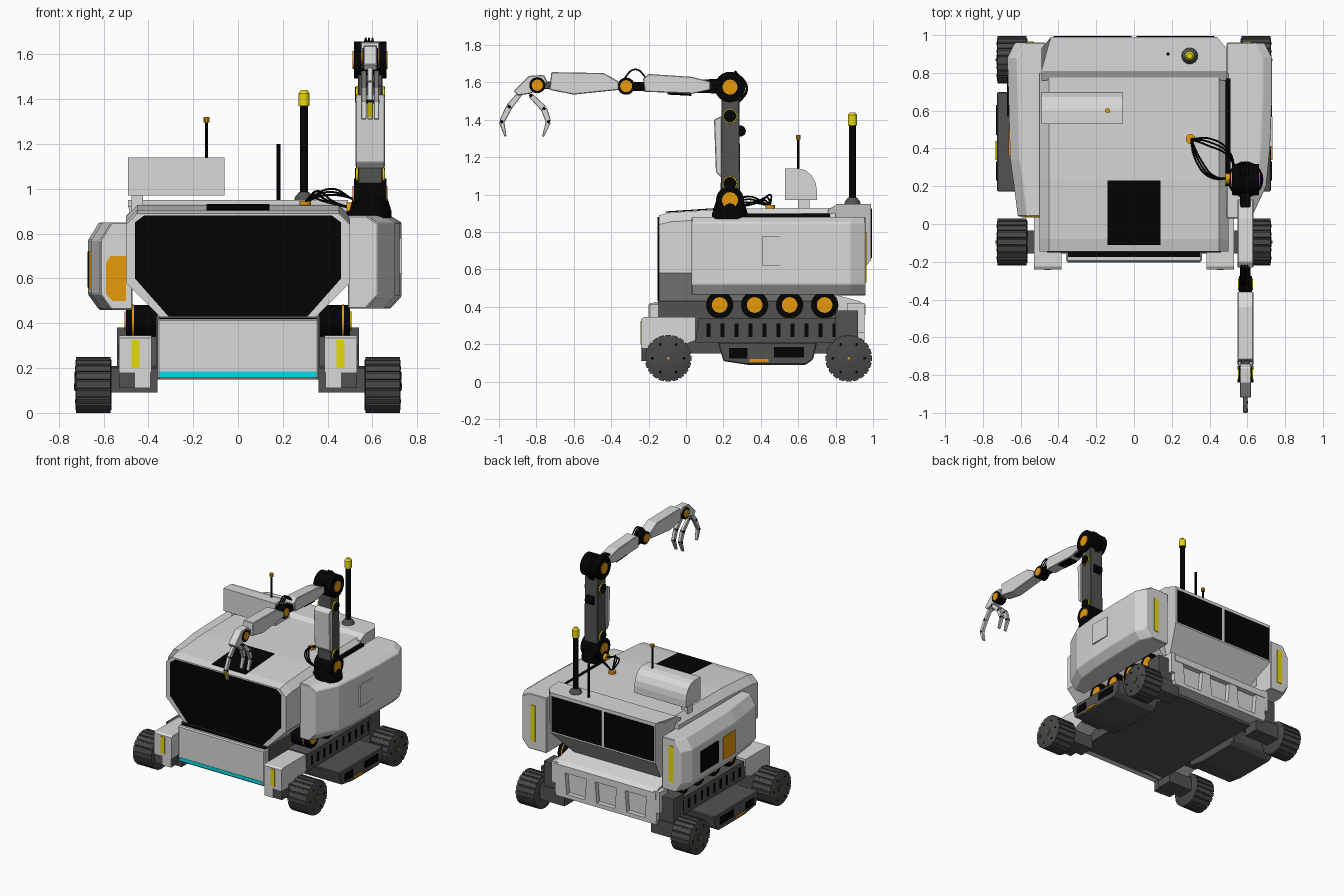
import bpy, bmesh, math
from mathutils import Vector

if bpy.data.objects.get("Cube"):
    bpy.data.objects.remove(bpy.data.objects["Cube"])


def material(name, rgb):
    mat = bpy.data.materials.new(name)
    mat.use_nodes = True
    mat.diffuse_color = (*rgb, 1)
    mat.node_tree.nodes["Principled BSDF"].inputs["Base Color"].default_value = (*rgb, 1)
    return mat


LIGHT = material("light grey", (.69, .69, .69))
DARK = material("dark grey", (.085, .085, .085))
TYRE = material("tyre grey", (.066, .066, .066))
BLACK = material("black", (.001, .001, .001))
ORANGE = material("orange", (.8, .33, .003))
YELLOW = material("yellow", (.9, .78, .004))
CYAN = material("cyan", (.001, .74, .82))


def loft(name, sections, mat, bevel=0, smooth=False):
    """Skin equal-length sections and cap both ends."""
    n = len(sections[0])
    verts = [p for s in sections for p in s]
    faces = [tuple(range(n)), tuple(range(len(verts) - n, len(verts)))]
    for k in range(len(sections) - 1):
        for i in range(n):
            j = (i + 1) % n
            faces.append((k * n + i, k * n + j, k * n + n + j, k * n + n + i))
    mesh = bpy.data.meshes.new(name)
    mesh.from_pydata(verts, [], faces)
    bm = bmesh.new()
    bm.from_mesh(mesh)
    bmesh.ops.recalc_face_normals(bm, faces=bm.faces)
    bm.to_mesh(mesh)
    bm.free()
    mesh.materials.append(mat)
    if smooth:
        mesh.shade_smooth()
        mesh.set_sharp_from_angle(angle=math.radians(35))
    ob = bpy.data.objects.new(name, mesh)
    bpy.context.collection.objects.link(ob)
    if bevel:
        mod = ob.modifiers.new("edge", "BEVEL")
        mod.width, mod.segments = bevel, 1


def place(axis, t, a, b):
    return {"x": (t, a, b), "y": (a, t, b), "z": (a, b, t)}[axis]


def prism(name, axis, pts, lo, hi, mat, bevel=0):
    loft(name, [[place(axis, t, *p) for p in pts] for t in (lo, hi)], mat, bevel)


def box(name, x, y, z, mat, bevel=0):
    pts = [(x[0], y[0]), (x[1], y[0]), (x[1], y[1]), (x[0], y[1])]
    prism(name, "z", pts, z[0], z[1], mat, bevel)


def turned(name, axis, a, b, rings, mat, n=24):
    """Round part: rings are (position, radius) along the axis."""
    turn = [math.tau * i / n for i in range(n)]
    secs = [[place(axis, t, a + r * math.cos(u), b + r * math.sin(u)) for u in turn] for t, r in rings]
    loft(name, secs, mat, smooth=True)


def cyl(name, axis, a, b, r, lo, hi, mat, n=24):
    turned(name, axis, a, b, [(lo, r), (hi, r)], mat, n)


def cable(name, pts, r=.006):
    curve = bpy.data.curves.new(name, "CURVE")
    curve.dimensions, curve.bevel_depth, curve.bevel_resolution = "3D", r, 1
    curve.resolution_u = 6
    sp = curve.splines.new("BEZIER")
    sp.bezier_points.add(len(pts) - 1)
    for bp, p in zip(sp.bezier_points, pts):
        bp.co = p
        bp.handle_left_type = bp.handle_right_type = "AUTO"
    curve.materials.append(BLACK)
    bpy.context.collection.objects.link(bpy.data.objects.new(name, curve))


# Cabin, front window and roof panel
def hull(y, top):
    half = [(.34, .42), (.5, .58), (.5, top - .05), (.45, top)]
    return [(x, y, z) for x, z in half] + [(-x, y, z) for x, z in reversed(half)]


loft("cabin", [hull(-.145, .89), hull(-.08, .905), hull(.23, .925), hull(.8, .93)], LIGHT)
pane = [(.31, .43), (.46, .6), (.46, .85), (.42, .88)]
prism("front_window", "y", pane + [(-x, z) for x, z in reversed(pane)], -.152, -.143, BLACK)
loft("roof_panel", [[(x, -.11, .904), (x, .23, .927), (x, .23, .933), (x, -.11, .91)] for x in (-.14, .14)], BLACK)
box("cabin_side_seal", (.485, .51), (.2, .77), (.86, .9), BLACK)

# Rear hood with grilles above a deep notch
hood = [(.49, .76, .92), (.49, .81, .95), (.49, .93, .95), (.44, .99, .95), (.44, .99, .65), (.36, .82, .46),
        (.36, .76, .46)]
loft("rear_hood", [hood, [(-x, y, z) for x, y, z in hood]], LIGHT)
for s in (-1, 1):
    box("rear_grille", sorted((s * .012, s * .425)), (.985, .994), (.662, .925), BLACK)

# Rear lower panel with recesses
box("rear_panel", (-.42, .42), (.8, .92), (.17, .42), LIGHT)
prism("rear_shelf", "x", [(.78, .47), (.93, .43), (.96, .41), (.96, .36), (.9, .36), (.78, .4)], -.42, .42, LIGHT)
box("rear_sill", (-.42, .42), (.86, .955), (.17, .2), LIGHT)
for i in range(4):
    c = -.375 + .25 * i
    prism("rear_rib", "y", [(c - .05, .2), (c + .05, .2), (c + .035, .37), (c - .035, .37)], .9, .955, LIGHT)

# Chassis, front panel and light strip
box("belly", (-.365, .365), (-.15, .86), (.15, .43), DARK)
box("front_panel", (-.36, .36), (-.2, -.1), (.15, .42), LIGHT, .008)
box("panel_vent", (-.35, .35), (-.175, -.145), (.415, .424), BLACK)
box("light_strip", (-.35, .35), (-.203, -.195), (.16, .185), CYAN)


def pod(side, inner, z0, z1, low, high, outline):
    secs = []
    for y, xo in outline:
        half = [(inner, z0), (xo - .05, z0), (xo, z0 + low), (xo, z1 - high), (xo - .05, z1), (inner, z1)]
        secs.append([(side * x, y, z) for x, z in half])
    loft("side_pod", secs, LIGHT, .005)


# Side pods: plan outline as (y, outer x)
pod(1, .49, .465, .88, .055, .03, [(.03, .62), (.2, .7), (.4, .72), (.65, .73), (.88, .73), (.96, .69)])
pod(-1, .47, .46, .85, .07, .08, [(.04, .615), (.2, .635), (.34, .655), (.88, .67), (.96, .63)])
box("pod_hatch", (.71, .732), (.41, .57), (.62, .78), LIGHT)
prism("orange_front_plate", "y", [(-.5, .5), (-.5, .7), (-.57, .7), (-.59, .67), (-.59, .53), (-.56, .5)],
      .034, .045, ORANGE)
box("orange_side_plate", (-.664, -.65), (.36, .5), (.55, .72), ORANGE)
box("pod_grille", (-.672, -.655), (.57, .78), (.56, .72), BLACK)
for x in (.6, -.55):
    box("tail_light", (x - .02, x + .02), (.95, .965), (.53, .8), YELLOW)

# Wheels, fenders, rollers and side steps
step = [(.17, .21), (.2, .11), (.33, .09), (.64, .09), (.68, .12), (.7, .21)]
for s in (-1, 1):
    def span(a, b):
        return sorted((s * a, s * b))

    for wy in (-.095, .87):
        turned("wheel", "x", wy, .125, [(s * .565, .11), (s * .57, .119), (s * .72, .119), (s * .725, .11)], TYRE, 36)
        cyl("wheel_hub", "x", wy, .125, .028, *span(.72, .729), TYRE, 12)
        cyl("axle_cap", "x", wy, .125, .007, *span(.72, .733), ORANGE, 8)
        for i in range(20):
            u = math.tau * i / 20
            out, side = Vector((math.cos(u), math.sin(u))), Vector((-math.sin(u), math.cos(u)))
            hub = Vector((wy, .125))
            pts = [hub + out * r + side * w for r, w in ((.11, -.017), (.125, -.014), (.125, .014), (.11, .017))]
            prism("tread", "x", pts, *span(.568, .722), TYRE)
        for i in range(6):
            u = math.tau * i / 6
            cyl("wheel_hole", "x", wy + .085 * math.cos(u), .125 + .085 * math.sin(u), .008, *span(.72, .727), BLACK, 8)
        box("axle", span(.36, .58), (wy - .06, wy + .06), (.09, .2), DARK)
    prism("front_fender", "x", [(-.24, .18), (-.24, .335), (-.225, .345), (.05, .345), (.05, .22), (-.06, .18)],
          *span(.385, .53), LIGHT)
    box("fender_foot", span(.39, .53), (-.235, -.05), (.11, .185), DARK)
    box("fender_face", span(.39, .46), (-.24, -.23), (.11, .19), LIGHT)
    box("head_light", span(.44, .475), (-.243, -.235), (.2, .325), YELLOW)
    box("rear_fender", span(.36, .54), (.8, .92), (.15, .38), DARK)
    box("rear_corner", span(.4, .45), (.86, .955), (.26, .42), LIGHT)
    prism("side_beam", "x", [(.05, .21), (.87, .21), (.85, .34), (.07, .34)], *span(.36, .53), DARK)
    for i in range(10):
        y = .12 + .075 * i
        box("beam_slot", span(.52, .533), (y - .011, y + .011), (.24, .31), BLACK)
    for i in range(4):
        y = .18 + .187 * i
        cyl("roller", "x", y, .41, .072, *span(.36, .5), BLACK)
        cyl("roller_ring", "x", y, .41, .074, *span(.464, .472), ORANGE)
        cyl("roller_cap", "x", y, .41, .042, *span(.49, .506), ORANGE)
    prism("side_step", "x", step, *span(.36, .725), DARK, .006)
    box("step_port", span(.72, .73), (.23, .33), (.125, .18), BLACK)
    box("step_port", span(.72, .73), (.47, .63), (.13, .185), BLACK)
    box("step_marker", span(.71, .732), (.34, .44), (.105, .12), ORANGE)

# Roof sensor housing and antennas
shell = [(.53, .97), (.53, 1.14), (.6, 1.14)]
shell += [(.6 + .1 * math.sin(u), 1.02 + .12 * math.cos(u)) for u in (.4, .8, 1.2, math.pi / 2)] + [(.7, .97)]
prism("sensor_housing", "x", shell, -.49, -.06, LIGHT)
box("sensor_post", (-.475, -.425), (.6, .66), (.9, .98), LIGHT)
cyl("thin_antenna", "z", -.14, .6, .007, 1.13, 1.3, BLACK, 8)
cyl("thin_antenna_tip", "z", -.14, .6, .013, 1.295, 1.32, ORANGE, 10)
cyl("rod_antenna", "z", .18, .9, .009, .94, 1.2, BLACK, 8)
turned("beacon_base", "z", .295, .89, [(.94, .045), (.965, .04), (.985, .022)], DARK)
cyl("beacon_pole", "z", .295, .89, .018, .98, 1.375, BLACK, 16)
turned("beacon_lamp", "z", .295, .89, [(1.37, .025), (1.425, .025), (1.44, .014)], YELLOW, 16)

# Robot arm
AX, AY = .59, .235


def joint(y, z, r, half, cap):
    cyl("arm_joint", "x", y, z, r, AX - half, AX + half, BLACK)
    cyl("arm_joint_cap", "x", y, z, cap, AX - half - .006, AX + half + .006, ORANGE)


def beam(name, pts, half, mat, bevel=.004, x=AX):
    prism(name, "x", pts, x - half, x + half, mat, bevel)


turned("arm_base", "z", AX, AY, [(.87, .095), (.9, .095), (.95, .08), (1.0, .06)], BLACK)
joint(AY, .97, .075, .072, .043)
joint(AY, 1.575, .082, .072, .04)
beam("upper_arm", [(.185, .97), (.29, .97), (.285, 1.55), (.19, 1.55)], .055, DARK)
beam("upper_arm_shield", [(.16, 1.12), (.19, 1.09), (.19, 1.42), (.15, 1.4)], .065, LIGHT)
cyl("arm_motor", "x", .29, 1.34, .03, AX - .03, AX + .03, BLACK)
for z in (1.06, 1.42):
    cyl("arm_bearing_ring", "x", AY, z, .039, AX - .064, AX + .064, YELLOW)
    cyl("arm_bearing", "x", AY, z, .034, AX - .067, AX + .067, BLACK)
beam("forearm_core", [(.2, 1.54), (.2, 1.62), (-.3, 1.6), (-.3, 1.555)], .028, BLACK)
beam("forearm_shell", [(.13, 1.56), (.13, 1.605), (.03, 1.63), (-.2, 1.645), (-.23, 1.62), (-.22, 1.55), (.04, 1.54)],
     .042, LIGHT)
beam("forearm_slot", [(-.1, 1.535), (.03, 1.528), (.03, 1.545), (-.1, 1.548)], .035, BLACK)
joint(-.32, 1.58, .046, .034, .032)
beam("wrist_core", [(-.3, 1.56), (-.3, 1.6), (-.78, 1.605), (-.78, 1.565)], .025, DARK)
beam("wrist_shell", [(-.36, 1.56), (-.36, 1.605), (-.44, 1.65), (-.72, 1.655), (-.73, 1.56), (-.6, 1.535)], .042, LIGHT)
joint(-.795, 1.585, .043, .034, .03)
beam("hand", [(-.74, 1.6), (-.76, 1.64), (-.84, 1.635), (-.92, 1.555), (-.9, 1.53), (-.83, 1.54)], .03, LIGHT)


# Gripper fingers with coloured tips
def finger(x, path):
    widths = (.013, .017, .014, .005)
    for k in range(3):
        a, b = Vector(path[k]), Vector(path[k + 1])
        n = Vector((b.y - a.y, a.x - b.x)).normalized()
        w, v = widths[k], widths[k + 1]
        beam("finger_part", [a + n * w, a - n * w, b - n * v, b + n * v], .012, LIGHT, .003, x)
        cyl("finger_pin", "x", a.x, a.y, .009, x - .014, x + .014, BLACK, 10)


finger(AX, [(-.88, 1.55), (-.945, 1.47), (-.985, 1.39), (-.965, 1.31)])
beam("finger_pad", [(-1.0, 1.385), (-.99, 1.385), (-.966, 1.315), (-.972, 1.315)], .011, YELLOW, 0)
for dx in (-.028, .028):
    finger(AX + dx, [(-.83, 1.53), (-.76, 1.46), (-.735, 1.39), (-.765, 1.31)])

# Cables and plugs
for k in range(3):
    d = .015 * k
    cable("power_cable", [(.3, .45, .94), (.38 + d, .42 + d, .97 + d), (.5, .36 + d, .96), (AX - .05, .27, .93)], .005)
    cable("signal_cable", [(.3, .45, .94), (.33 + d, .33, .96 + d), (.4 + d, .25, .94), (.52, .24, .91)], .005)
    cable("elbow_cable", [(AX - .02 + d, .27, 1.48), (AX - .02 + d, .325, 1.57), (AX - .02 + d, .26, 1.66)], .008)
    cable("wrist_cable", [(AX - .02 + d, -.21, 1.62), (AX - .02 + d, -.27, 1.67), (AX - .02 + d, -.34, 1.61)], .005)
cyl("roof_plug", "z", .3, .45, .026, .92, .945, ORANGE, 12)
cyl("arm_plug", "x", .24, .91, .028, .485, .52, ORANGE, 12)
